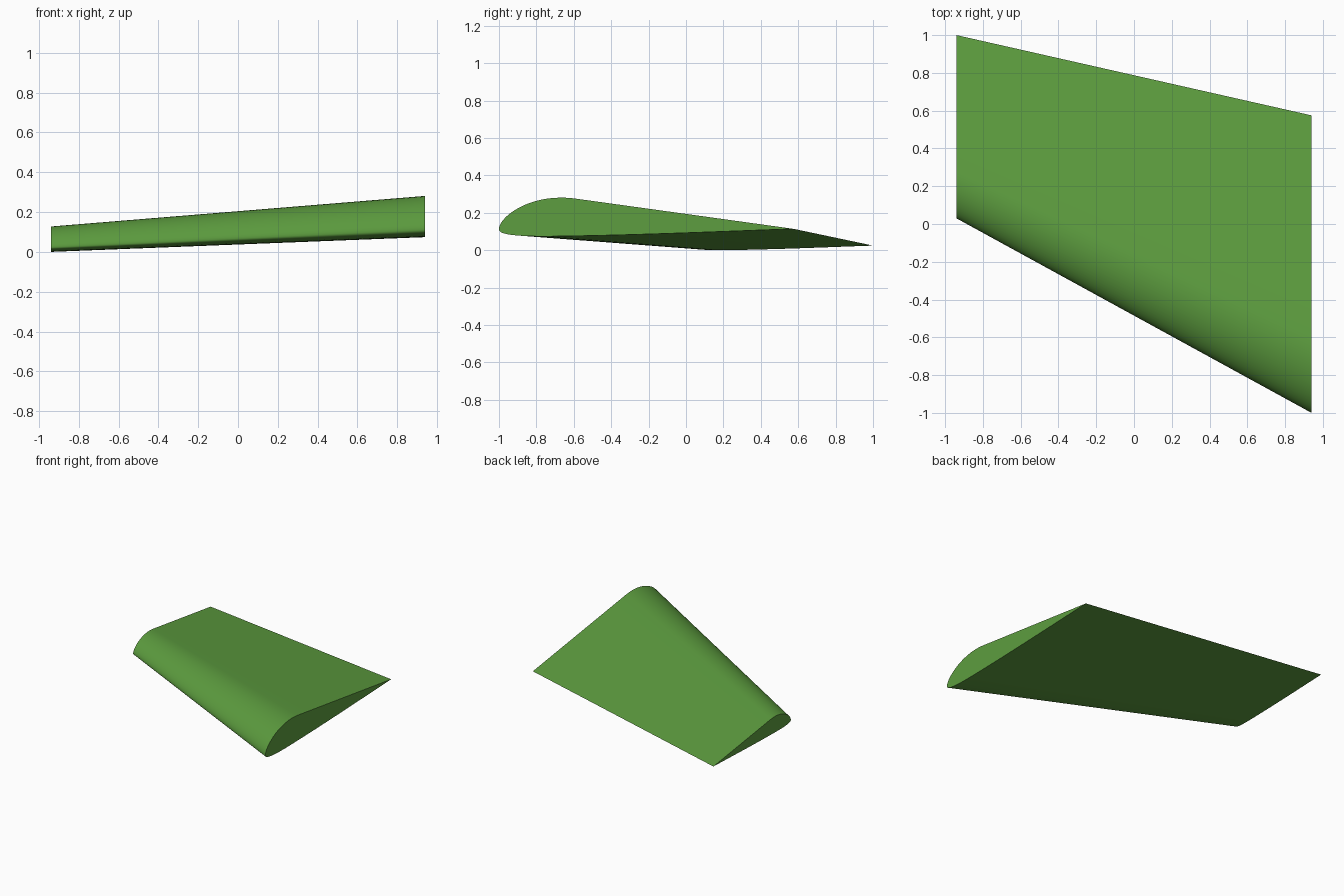
import bpy, bmesh, math
from mathutils import Vector
from mathutils.geometry import interpolate_bezier

if "Cube" in bpy.data.objects:
    bpy.data.objects.remove(bpy.data.objects["Cube"])

ROOT_Y, TIP_Y = -1.0, 0.03      # leading edge positions
TAPER = 0.97 / 1.575            # tip chord / root chord


def curve(pts, n):
    """Sampled bezier through the (y, z) control points."""
    return interpolate_bezier(*[Vector((0, y, z)) for y, z in pts], n)


# Root aerofoil, relative to its leading edge and lowest point
nose_top = curve([(0, .037), (0, .107), (.17, .231), (.40, .203)], 20)
back_top = curve([(.40, .203), (.79, .149), (1.18, .095), (1.575, .040)], 8)
belly = curve([(1.575, .040), (1.10, .023), (.70, .005), (.25, 0)], 12)
nose_low = curve([(.25, 0), (.07, 0), (0, .012), (0, .037)], 12)
profile = nose_top + back_top[1:] + belly[1:] + nose_low[1:-1]

# Loft the tapered, swept and raised wing panel between its two ends
bm = bmesh.new()
ends = []
for x, y0, z0, s in ((-.94, TIP_Y, 0, TAPER), (.94, ROOT_Y, .074, 1)):
    ends.append([bm.verts.new((x, y0 + p.y * s, z0 + p.z * s)) for p in profile])
tip, root = ends
n = len(profile)
for i in range(n):
    j = (i + 1) % n
    bm.faces.new((tip[i], tip[j], root[j], root[i]))
bm.faces.new(tip)
bm.faces.new(root)
bmesh.ops.recalc_face_normals(bm, faces=bm.faces)

mesh = bpy.data.meshes.new("wing_panel")
bm.to_mesh(mesh)
bm.free()
wing = bpy.data.objects.new("wing_panel", mesh)
bpy.context.collection.objects.link(wing)

# Green paint
mat = bpy.data.materials.new("green")
mat.diffuse_color = (0.11, 0.34, 0.05, 1)
mat.use_nodes = True
mat.node_tree.nodes["Principled BSDF"].inputs["Base Color"].default_value = mat.diffuse_color
mesh.materials.append(mat)

bpy.context.view_layer.objects.active = wing
wing.select_set(True)
bpy.ops.object.shade_smooth_by_angle(angle=math.radians(30))
